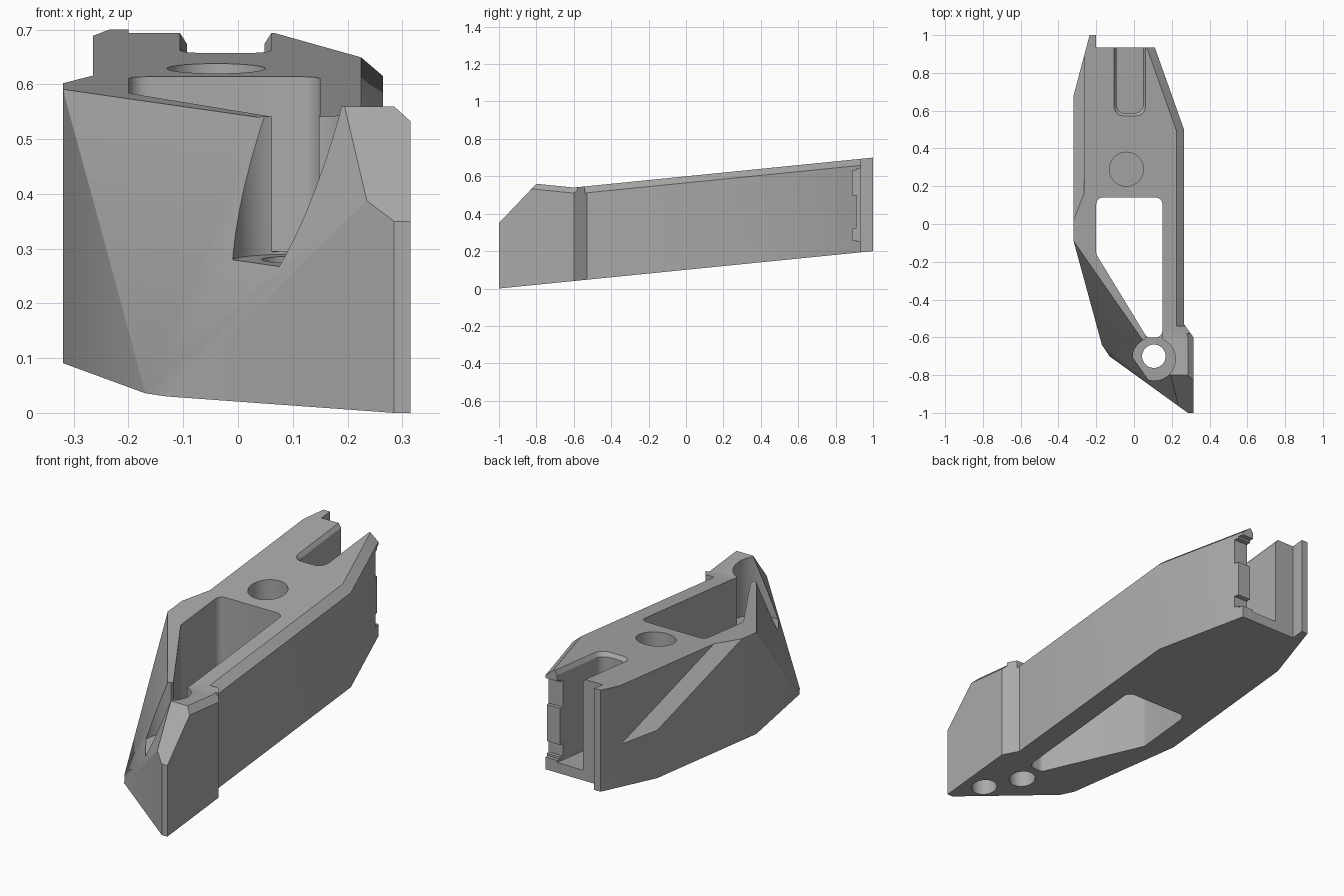
import bpy, bmesh, math
from mathutils import Vector

if "Cube" in bpy.data.objects:
    bpy.data.objects.remove(bpy.data.objects["Cube"])

# Built on a level base, then sheared so the bottom and top climb towards the back
SLOPE = 0.1


def mesh_object(name, bm):
    bmesh.ops.recalc_face_normals(bm, faces=bm.faces)
    me = bpy.data.meshes.new(name)
    bm.to_mesh(me)
    bm.free()
    ob = bpy.data.objects.new(name, me)
    bpy.context.collection.objects.link(ob)
    return ob


def prism(name, outline, h0, h1):
    bm = bmesh.new()
    lo = [bm.verts.new((x, y, h0)) for x, y in outline]
    hi = [bm.verts.new((x, y, h1)) for x, y in outline]
    n = len(outline)
    bm.faces.new(lo[::-1])
    bm.faces.new(hi)
    for i in range(n):
        j = (i + 1) % n
        bm.faces.new((lo[i], lo[j], hi[j], hi[i]))
    return mesh_object(name, bm)


def hull(name, points):
    bm = bmesh.new()
    for p in points:
        bm.verts.new(p)
    bmesh.ops.convex_hull(bm, input=bm.verts)
    bmesh.ops.dissolve_limit(bm, angle_limit=0.002, verts=bm.verts, edges=bm.edges)
    return mesh_object(name, bm)


def box(name, x0, x1, y0, y1, h0, h1):
    return prism(name, [(x0, y0), (x1, y0), (x1, y1), (x0, y1)], h0, h1)


def circle(x, y, r, n=40):
    return [(x + r * math.cos(2 * math.pi * i / n), y + r * math.sin(2 * math.pi * i / n))
            for i in range(n)]


def rounded(points, radii, steps=6):
    out = []
    for i, p in enumerate(points):
        p = Vector(p)
        a = (Vector(points[i - 1]) - p).normalized()
        b = (Vector(points[(i + 1) % len(points)]) - p).normalized()
        r = radii[i]
        if r == 0:
            out.append(tuple(p))
            continue
        half = a.angle(b) / 2
        c = p + (a + b).normalized() * (r / math.sin(half))
        s = p + a * (r / math.tan(half)) - c
        e = p + b * (r / math.tan(half)) - c
        for k in range(steps + 1):
            t = k / steps
            w = math.pi - 2 * half
            d = (s * math.sin((1 - t) * w) + e * math.sin(t * w)) / math.sin(w)
            out.append(tuple(c + d))
    return out


def edge_chamfer(name, p, q, top, width=0.04, drop=0.035, ext=0.0):
    # p -> q runs along the outer edge with the body on the left
    p, q = Vector(p), Vector(q)
    d = (q - p).normalized()
    q = q + d * ext
    inward = Vector((-d.y, d.x))
    pts = []
    for s, t in ((p, top[0]), (q, top[1])):
        for off, h in ((2 * width, t + drop), (-width, t - 2 * drop), (-0.15, t + 0.1)):
            v = s + inward * off
            pts.append((v.x, v.y, h))
    return hull(name, pts)


# Body from its plan outline
outline = [(-0.235, 1.0), (-0.20, 1.0), (-0.20, 0.935), (0.11, 0.935), (0.265, 0.5),
           (0.265, -0.53), (0.315, -0.6), (0.315, -1.0), (0.285, -1.0), (-0.13, -0.70),
           (-0.17, -0.64), (-0.32, -0.09), (-0.32, 0.68)]
body = prism("lever_body", outline[::-1], 0.0, 0.56)

cutters = []
# Top face, raised nose and sloped front
cutters.append(hull("top_cut", [(x, y, h) for x in (-0.6, 0.6) for y, h in
               ((-0.85, 0.55), (-0.6, 0.5), (1.2, 0.5), (1.2, 0.8), (-0.85, 0.8))]))
cutters.append(hull("front_cut", [(x, y, h) for x in (-0.6, 0.6) for y, h in
               ((-1.1, 0.255), (-0.75, 0.5875), (-0.75, 0.8), (-1.1, 0.8))]))

# Slanted front left face
d = Vector((0.37, -0.53)).normalized()
out = Vector((d.y, -d.x))
start = Vector((-0.32, -0.09))
pts = []
for t in (-0.5, 1.6):
    for off, h in ((0.2716, -0.2), (-0.0776, 0.7), (0.8, -0.2), (0.8, 0.7)):
        v = start + d * t + out * off
        pts.append((v.x, v.y, h))
cutters.append(hull("slant_cut", pts))

# Diagonal step on the left side
pts = []
for x in (-0.265, -0.45):
    y0 = 0.16 - (-0.265 - x) * 2.545
    pts += [(x, y0 - 0.5, 0.7), (x, 1.3, 0.5 - 0.4 * (1.3 - y0)), (x, 1.3, 0.7)]
cutters.append(hull("left_step_cut", pts))

# Chamfers along the right upper edges
cutters.append(edge_chamfer("side_chamfer", (0.265, -0.54), (0.265, 0.5), (0.5, 0.5), ext=0.1))
cutters.append(edge_chamfer("back_chamfer", (0.265, 0.5), (0.11, 0.935), (0.5, 0.5), ext=0.1))
cutters.append(edge_chamfer("nose_chamfer", (0.315, -1.1), (0.315, -0.58), (0.60, 0.496), 0.03, 0.03))

# Through pocket
cutters.append(prism("pocket_cut", rounded(
    [(-0.20, 0.14), (-0.20, -0.16), (0.068, -0.60), (0.15, -0.60), (0.15, 0.14)],
    [0.035, 0.03, 0.03, 0.035, 0.035]), -0.2, 0.8))
# Counterbore, its hole, and the opening into the pocket
cutters.append(prism("counterbore_cut", circle(0.105, -0.715, 0.115), 0.25, 0.8))
cutters.append(prism("pin_hole_cut", circle(0.105, -0.70, 0.062), -0.2, 0.4))
cutters.append(box("opening_cut", 0.062, 0.148, -0.70, -0.55, 0.255, 0.81))
# Blind holes in the top and under the nose
cutters.append(prism("top_hole_cut", circle(-0.04, 0.29, 0.09), 0.2, 0.83))
cutters.append(prism("nose_hole_cut", circle(0.21, -0.855, 0.06), -0.3, 0.15))
# Back slot with chamfered lip
cutters.append(prism("slot_cut", rounded(
    [(-0.093, 1.3), (-0.093, 0.585), (0.048, 0.585), (0.048, 1.3)], [0, 0.05, 0.05, 0]), 0.05, 0.82))
lip = []
for g, h in ((0.0, 0.48), (0.035, 0.535)):
    lip += [(x, y, h) for x, y in rounded(
        [(-0.093 - g, 1.31), (-0.093 - g, 0.585 - g), (0.048 + g, 0.585 - g), (0.048 + g, 1.31)],
        [0, 0.05, 0.05, 0])]
cutters.append(hull("slot_lip_cut", lip))
# Notches in the right back end
for i, (y, h0, h1) in enumerate(((0.912, 0.06, 0.45), (0.89, 0.31, 0.44), (0.89, 0.07, 0.13))):
    cutters.append(box("notch_cut_%d" % i, 0.02, 0.4, y, 1.2 + 0.01 * i, h0, h1))

for c in cutters:
    c.hide_render = True
    m = body.modifiers.new(c.name, 'BOOLEAN')
    m.operation = 'DIFFERENCE'
    m.solver = 'EXACT'
    m.object = c

# Apply cuts, remove cutters, shear the whole part
dg = bpy.context.evaluated_depsgraph_get()
me = bpy.data.meshes.new_from_object(body.evaluated_get(dg))
body.modifiers.clear()
body.data = me
for c in cutters:
    bpy.data.objects.remove(c)
for v in me.vertices:
    v.co.z += SLOPE * (v.co.y + 1.0)

grey = bpy.data.materials.new("plain_grey")
grey.diffuse_color = (0.4, 0.4, 0.4, 1)
grey.use_nodes = True
grey.node_tree.nodes["Principled BSDF"].inputs["Base Color"].default_value = grey.diffuse_color
me.materials.clear()
me.materials.append(grey)

bpy.context.view_layer.objects.active = body
body.select_set(True)
bpy.ops.object.shade_smooth_by_angle(angle=math.radians(25))
